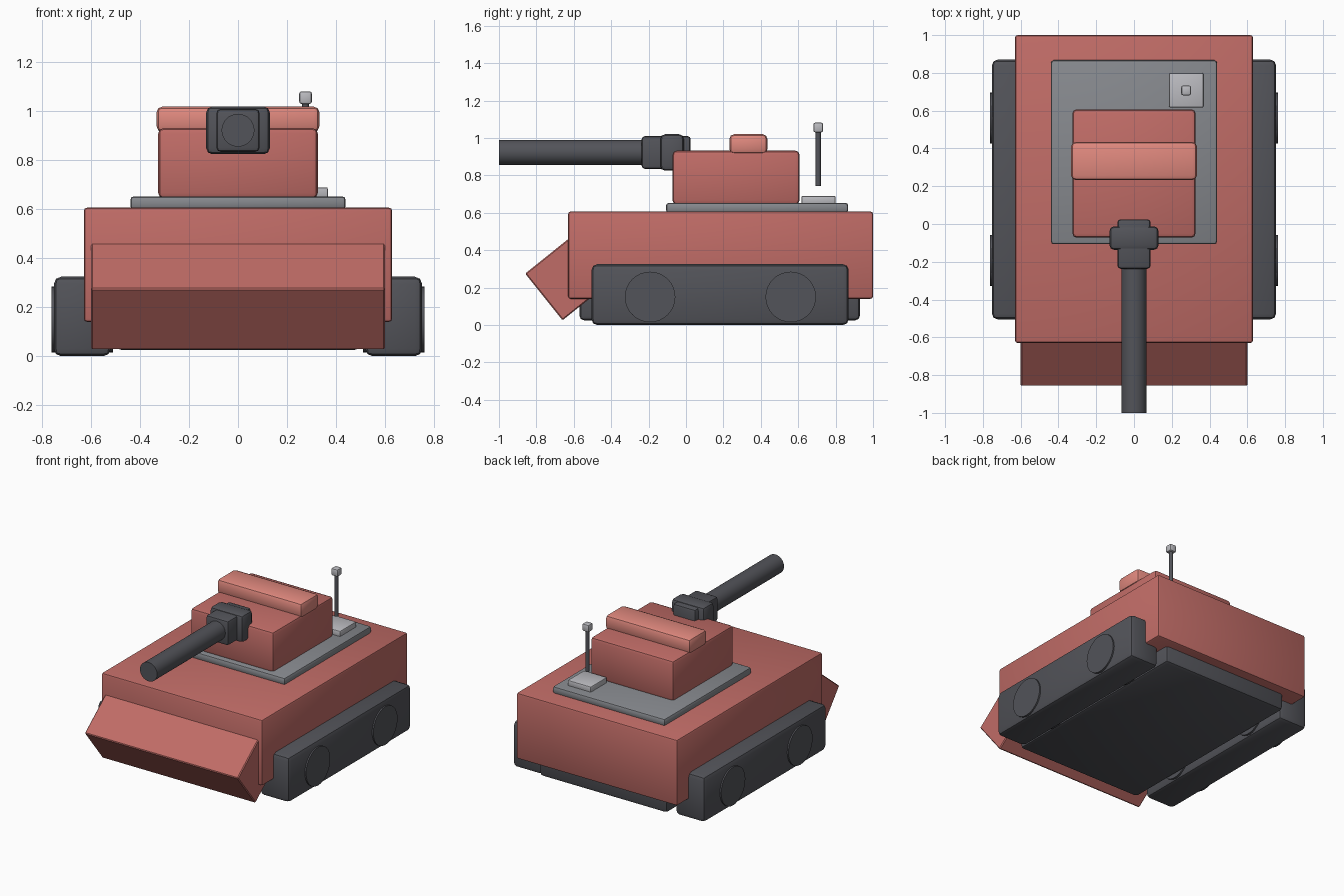
import bpy, bmesh, math
from mathutils import Vector, Matrix

if "Cube" in bpy.data.objects:
    bpy.data.objects.remove(bpy.data.objects["Cube"])


def material(name, rgb):
    m = bpy.data.materials.new(name)
    m.diffuse_color = (*rgb, 1)
    m.use_nodes = True
    m.node_tree.nodes["Principled BSDF"].inputs["Base Color"].default_value = m.diffuse_color
    return m


RED = material("red paint", (0.53, 0.15, 0.135))
LIGHT_RED = material("light red paint", (0.75, 0.25, 0.21))
DARK = material("dark metal", (0.085, 0.087, 0.1))
GREY = material("deck grey", (0.24, 0.25, 0.27))
PALE = material("pale metal", (0.5, 0.5, 0.53))


def finish(bm, name, mat):
    bmesh.ops.recalc_face_normals(bm, faces=bm.faces)
    me = bpy.data.meshes.new(name)
    bm.to_mesh(me)
    bm.free()
    me.materials.append(mat)
    ob = bpy.data.objects.new(name, me)
    bpy.context.collection.objects.link(ob)
    bpy.ops.object.select_all(action='DESELECT')
    ob.select_set(True)
    bpy.context.view_layer.objects.active = ob
    bpy.ops.object.shade_smooth_by_angle(angle=math.radians(35))
    return ob


def box(name, xs, ys, zs, mat, bevel=0.015, segments=2):
    """Bevelled box given by its extents."""
    bm = bmesh.new()
    bmesh.ops.create_cube(bm, size=1)
    for v in bm.verts:
        v.co = Vector(((r[0] + r[1]) / 2 + c * (r[1] - r[0]) for r, c in zip((xs, ys, zs), v.co)))
    bmesh.ops.bevel(bm, geom=bm.edges[:], offset=bevel, segments=segments,
                    profile=0.5, affect='EDGES')
    return finish(bm, name, mat)


def rod(name, a, b, radius, mat, sides=32):
    """Capped cylinder from point a to point b."""
    a, b = Vector(a), Vector(b)
    bm = bmesh.new()
    turn = (b - a).to_track_quat('Z', 'Y').to_matrix().to_4x4()
    bmesh.ops.create_cone(bm, cap_ends=True, segments=sides, radius1=radius, radius2=radius,
                          depth=(b - a).length, matrix=Matrix.Translation((a + b) / 2) @ turn)
    return finish(bm, name, mat)


# Hull and belly
box("hull", (-0.63, 0.63), (-0.63, 1.0), (0.14, 0.607), RED, 0.014)
box("belly", (-0.5, 0.5), (-0.57, 0.93), (0.025, 0.3), DARK, 0.025)

# Tilted front plow
plow = box("front_plow", (-0.6, 0.6), (0, 0.44), (-0.32, 0), RED, 0.006, 1)
plow.location = (0, -0.86, 0.275)
plow.rotation_euler.x = math.radians(38.7)

# Tracks and wheels on both sides
for side, s in (("left", -1), ("right", 1)):
    box(side + "_track", sorted((s * 0.52, s * 0.752)), (-0.505, 0.87), (0, 0.325), DARK, 0.03)
    for end, y in (("front", -0.192), ("rear", 0.56)):
        rod(f"{side}_{end}_wheel", (s * 0.51, y, 0.15), (s * 0.762, y, 0.15), 0.135, DARK)

# Deck plate, turret and hatch
box("deck_plate", (-0.44, 0.44), (-0.107, 0.867), (0.6, 0.653), GREY, 0.015)
box("turret", (-0.326, 0.326), (-0.072, 0.607), (0.645, 0.932), RED, 0.022)
box("turret_hatch", (-0.333, 0.333), (0.232, 0.435), (0.915, 1.02), LIGHT_RED, 0.025)

# Gun
box("gun_mantlet", (-0.13, 0.13), (-0.137, -0.012), (0.825, 1.02), DARK, 0.025)
box("gun_collar", (-0.088, 0.088), (-0.237, 0.025), (0.835, 1.01), DARK, 0.017)
rod("gun_barrel", (0, -1.0, 0.923), (0, -0.15, 0.923), 0.067, DARK)

# Antenna
box("antenna_base", (0.185, 0.367), (0.617, 0.8), (0.645, 0.69), PALE, 0.007)
rod("antenna_rod", (0.276, 0.707, 0.742), (0.276, 0.707, 1.05), 0.014, DARK, 16)
box("antenna_tip", (0.25, 0.302), (0.681, 0.733), (1.03, 1.082), PALE, 0.01)
